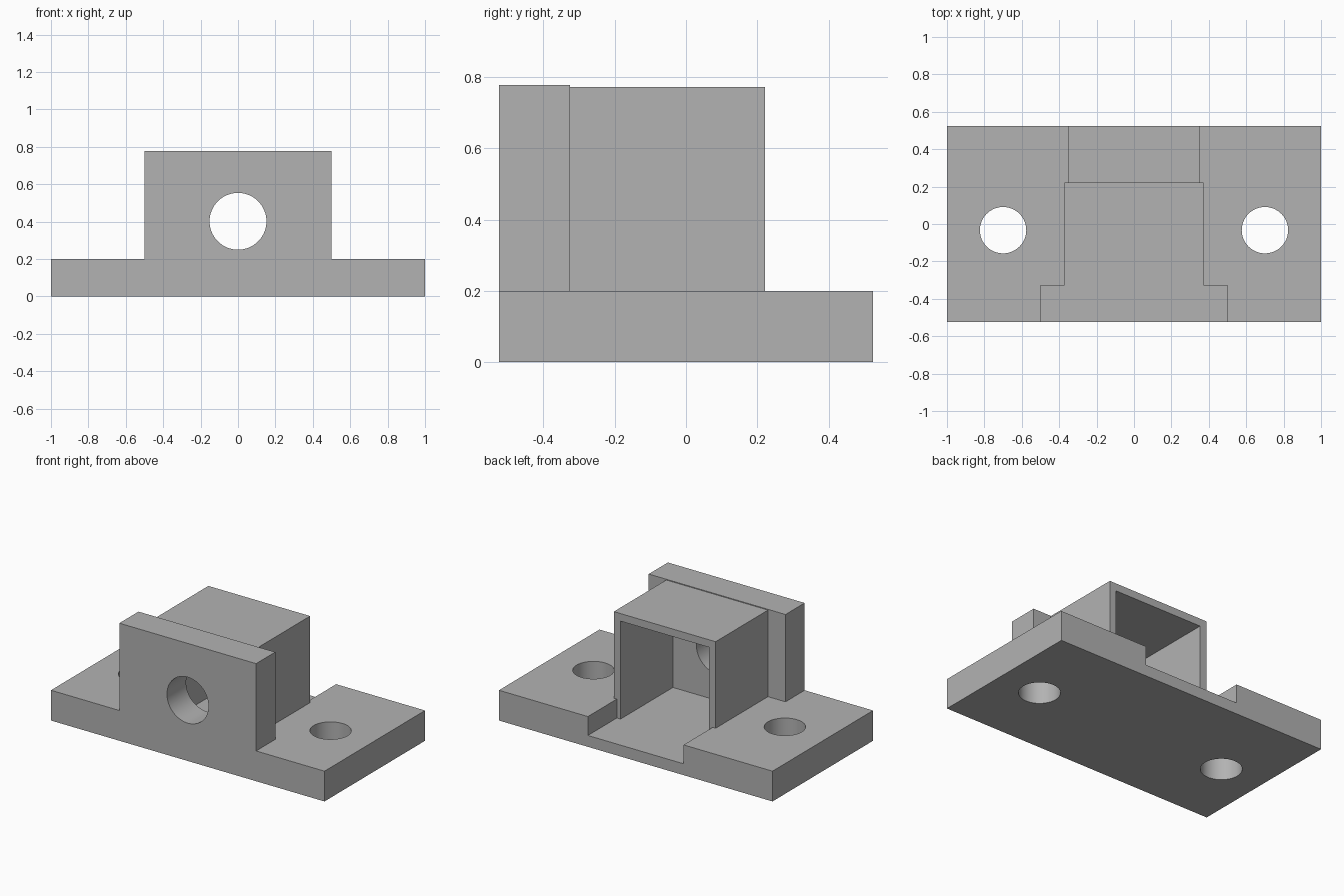
import bpy, bmesh, math
from mathutils import Matrix, Vector

default = bpy.data.objects.get("Cube")
if default:
    bpy.data.objects.remove(default, do_unlink=True)

grey = bpy.data.materials.new("light_grey")
grey.use_nodes = True
colour = (0.448, 0.448, 0.448, 1)
grey.diffuse_color = colour
grey.node_tree.nodes["Principled BSDF"].inputs["Base Color"].default_value = colour


def add_object(name, bm):
    mesh = bpy.data.meshes.new(name)
    bm.to_mesh(mesh)
    bm.free()
    mesh.materials.append(grey)
    obj = bpy.data.objects.new(name, mesh)
    bpy.context.collection.objects.link(obj)
    return obj


def box(name, half_width, y0, y1, z0, z1):
    bm = bmesh.new()
    bmesh.ops.create_cube(bm, size=1)
    bmesh.ops.scale(bm, vec=(2 * half_width, y1 - y0, z1 - z0), verts=bm.verts)
    bmesh.ops.translate(bm, vec=(0, (y0 + y1) / 2, (z0 + z1) / 2), verts=bm.verts)
    return add_object(name, bm)


def cylinder(name, centre, radius, depth, tilt=0):
    bm = bmesh.new()
    place = Matrix.Translation(Vector(centre)) @ Matrix.Rotation(tilt, 4, 'X')
    bmesh.ops.create_cone(bm, cap_ends=True, segments=64, radius1=radius,
                          radius2=radius, depth=depth, matrix=place)
    return add_object(name, bm)


def combine(body, tool, operation):
    mod = body.modifiers.new(tool.name, 'BOOLEAN')
    mod.operation = operation
    mod.solver = 'EXACT'
    mod.object = tool
    bpy.context.view_layer.objects.active = body
    bpy.ops.object.modifier_apply(modifier=mod.name)
    bpy.data.objects.remove(tool, do_unlink=True)


# Base plate joined with the front flange and the box housing
back, flange_back, housing_back = 0.525, -0.325, 0.222
floor = 0.075
body = box("mounting_bracket", 1.0, -back, back, 0, 0.2)
combine(body, box("front_flange", 0.5, -back, flange_back, 0.1, 0.777), 'UNION')
combine(body, box("housing", 0.372, flange_back - 0.1, housing_back, 0.1, 0.772), 'UNION')

# Open cavity in the housing and the wider notch behind it
combine(body, box("cavity", 0.323, flange_back, housing_back + 0.1, floor, 0.722), 'DIFFERENCE')
combine(body, box("rear_notch", 0.35, housing_back, back + 0.1, floor, 0.9), 'DIFFERENCE')

# Front bore and the two screw holes
combine(body, cylinder("front_bore", (0, -0.45, 0.402), 0.152, 0.4, math.pi / 2), 'DIFFERENCE')
for side in (-1, 1):
    combine(body, cylinder("screw_hole", (side * 0.7, -0.033, 0.1), 0.124, 0.5), 'DIFFERENCE')

# Clean coplanar seams, keep hard edges sharp
bm = bmesh.new()
bm.from_mesh(body.data)
bmesh.ops.remove_doubles(bm, verts=bm.verts, dist=0.0001)
bmesh.ops.dissolve_limit(bm, angle_limit=math.radians(0.5), verts=bm.verts, edges=bm.edges)
bm.to_mesh(body.data)
bm.free()
for obj in bpy.context.selected_objects:
    obj.select_set(False)
body.select_set(True)
bpy.context.view_layer.objects.active = body
bpy.ops.object.shade_smooth_by_angle(angle=math.radians(30))
